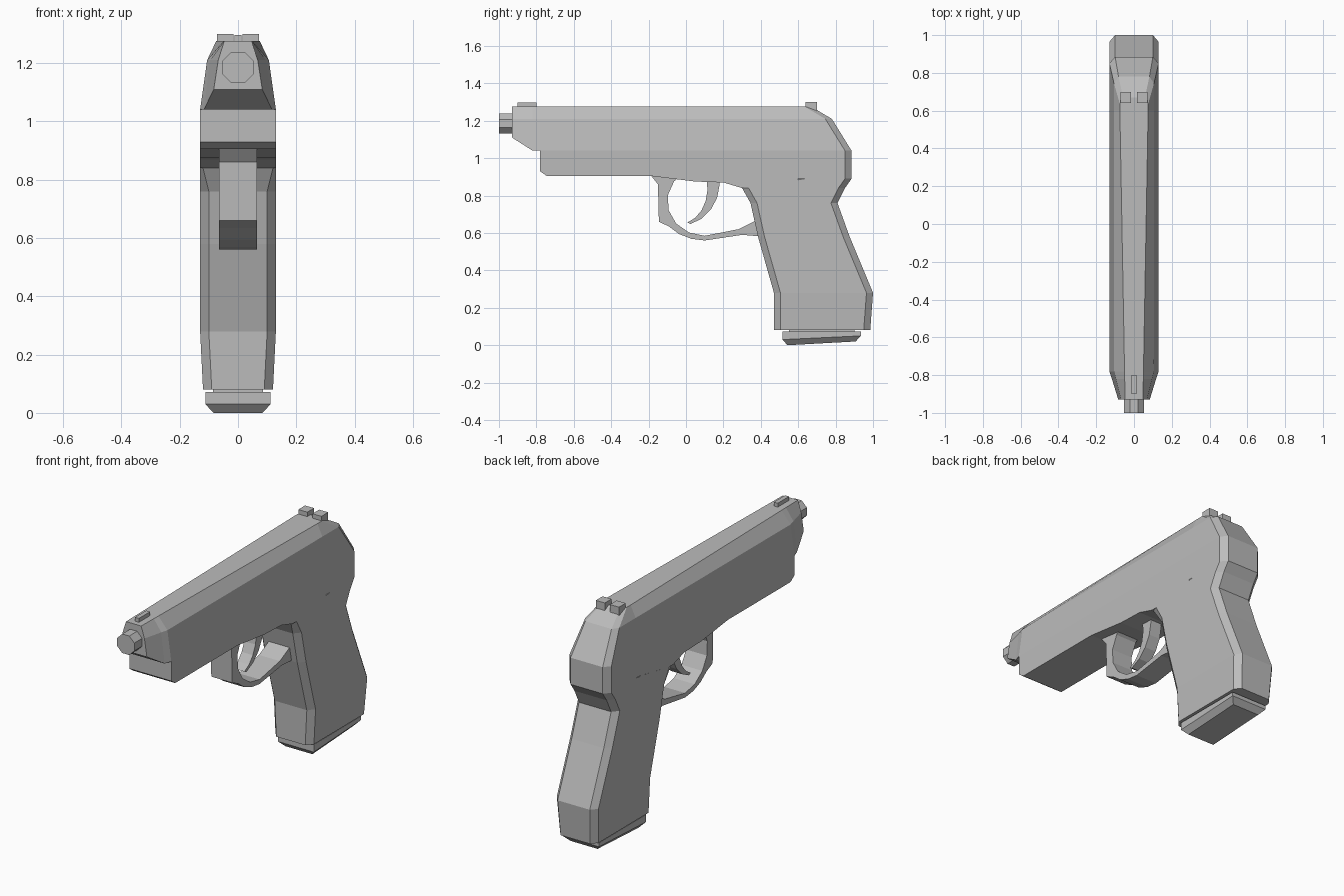
import bpy, bmesh, math
from mathutils import Matrix

cube = bpy.data.objects.get("Cube")
if cube:
    bpy.data.objects.remove(cube)

grey = bpy.data.materials.new("mid_grey")
grey.use_nodes = True
grey.diffuse_color = (.5, .5, .5, 1)
grey.node_tree.nodes["Principled BSDF"].inputs["Base Color"].default_value = grey.diffuse_color

# Shared heights, lengths and half widths
BELT, SHOULDER, TOP = 1.04, 1.21, 1.275
NOSE, REAR, BELLY, HEEL = -.78, .6, .905, .84
WIDE, SHOULDER_WIDTH, RIDGE_WIDTH = .13, .106, .075
CHAMFER = .035


def finish(name, bm):
    bmesh.ops.recalc_face_normals(bm, faces=bm.faces)
    mesh = bpy.data.meshes.new(name)
    bm.to_mesh(mesh)
    bm.free()
    mesh.materials.append(grey)
    obj = bpy.data.objects.new(name, mesh)
    bpy.context.collection.objects.link(obj)


def loft(name, rings):
    """Skin equal-length closed rings and cap both ends."""
    bm = bmesh.new()
    loops = [[bm.verts.new(point) for point in ring] for ring in rings]
    for lower, upper in zip(loops, loops[1:]):
        for i in range(len(lower)):
            bm.faces.new((lower[i - 1], lower[i], upper[i], upper[i - 1]))
    bm.faces.new(loops[0])
    bm.faces.new(loops[-1])
    finish(name, bm)


def slab(name, profile, half, centre=0):
    """Extrude a side profile of (y, z) points across x."""
    loft(name, [[(x, y, z) for y, z in profile] for x in (centre - half, centre + half)])


def rect(front, back, bottom, top):
    return [(front, bottom), (back, bottom), (back, top), (front, top)]


def arc(centre, radii, start, stop, steps):
    """Points (y, z) along an elliptical arc, with angles in degrees."""
    angles = [math.radians(start + (stop - start) * i / steps) for i in range(steps + 1)]
    return [(centre[0] + radii[0] * math.cos(a), centre[1] + radii[1] * math.sin(a))
            for a in angles]


def mirrored(half_ring):
    """Close a half outline by reflecting it across x."""
    return half_ring + [(-x, y, z) for x, y, z in reversed(half_ring)]


# Slide: a sloping-shouldered section that narrows towards the muzzle
def slide_section(y, narrowing, bottom):
    ridge = .064 + .018 * y
    return mirrored([(WIDE * narrowing, y, bottom),
                     (SHOULDER_WIDTH * narrowing, y, SHOULDER),
                     (ridge, y, TOP)])


loft("slide", [slide_section(-.93, .64, 1.11), slide_section(-.82, .9, BELT),
               slide_section(NOSE, 1, BELT), slide_section(REAR, 1, BELT)])

# Frame beneath the slide
slab("frame", [(NOSE, BELT), (NOSE, .93), (NOSE + CHAMFER, BELLY), (-.19, BELLY),
               (.05, .875), (.2, .87), (.3, HEEL), (REAR, HEEL), (REAR, BELT)], WIDE)


# Grip and rear of the slide: chamfered outline at each height
def grip_section(z, front, back, width=WIDE, front_flat=.1):
    return mirrored([(front_flat, front, z), (width, front + CHAMFER, z),
                     (width, back - CHAMFER, z), (width * .77, back, z)])


loft("grip", [
    grip_section(.08, .47, .985, .12, .09),
    grip_section(.28, .47, 1),
    grip_section(.58, .385, .875),
    grip_section(.76, .345, .81),
    grip_section(HEEL, .3, .85, WIDE, .12),
    grip_section(.89, REAR, .885, WIDE, WIDE),
    grip_section(BELT, REAR, .885, WIDE, WIDE),
    grip_section(SHOULDER, REAR, .78, SHOULDER_WIDTH, SHOULDER_WIDTH),
    grip_section(TOP, REAR, .67, RIDGE_WIDTH, RIDGE_WIDTH),
])

# Trigger guard: outer edge, then the hole edge back to the frame
guard_centre = (.1, .77)
guard_outer = arc(guard_centre, (.25, .21), 220, 270, 3)
guard_inner = arc(guard_centre, (.2, .185), 270, 120, 6)
slab("trigger_guard",
     [(-.19, .91), (-.15, .86), (-.145, .66)] + guard_outer + [(.3, .59), (.42, .58)]
     + [(.4, .68), (.28, .62)] + guard_inner, .065)

# Trigger: crescent between two arcs
trigger_front = arc((-.03, .84), (.145, .19), -75, 15, 5)
trigger_back = arc((-.03, .87), (.21, .23), 15, -75, 5)
slab("trigger", trigger_front + trigger_back, CHAMFER)

# Muzzle
bm = bmesh.new()
bmesh.ops.create_cone(bm, cap_ends=True, segments=8, radius1=.058, radius2=.058, depth=.1,
                      matrix=Matrix.Translation((0, -.95, 1.185))
                      @ Matrix.Rotation(math.pi / 2, 4, "X")
                      @ Matrix.Rotation(math.pi / 8, 4, "Z"))
finish("muzzle", bm)

# Sights
slab("front_sight", rect(-.9, -.8, SHOULDER, 1.297), .012)
for name, side in (("left", 1), ("right", -1)):
    slab("rear_sight_" + name, rect(.64, .7, SHOULDER, 1.3), .028, side * .044)


# Magazine neck and base plate
def plate_section(z, inset, tilt):
    front, back, width = .515 + inset, .935 - inset, .112 - inset
    return mirrored([(width, front, z), (width, back, z + tilt)])


slab("magazine_neck", rect(.55, .9, .06, .1), .085)
loft("magazine_base", [plate_section(.072, 0, 0), plate_section(.03, 0, .02),
                       plate_section(0, .028, .02)])
